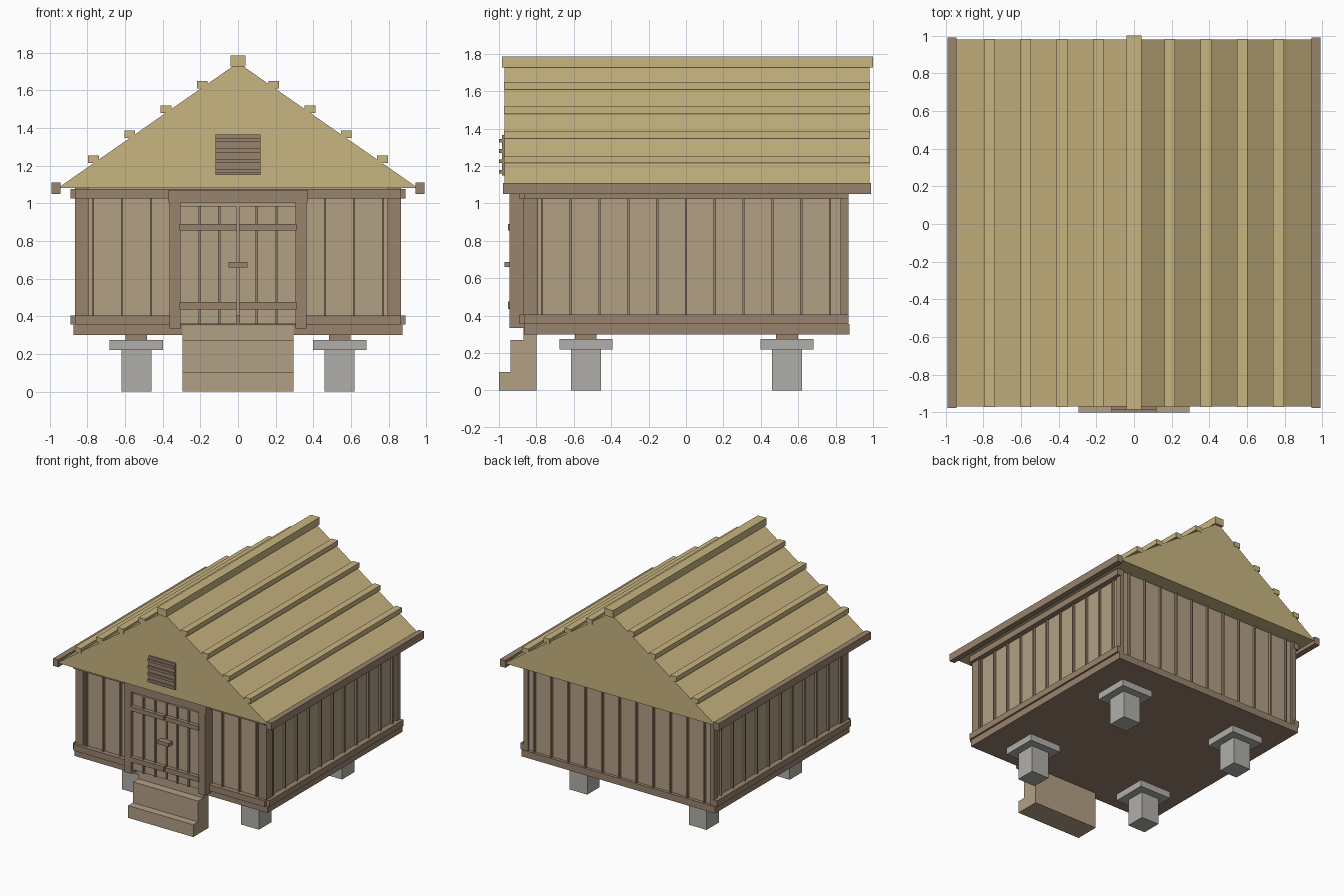
import bpy, bmesh

if "Cube" in bpy.data.objects:
    bpy.data.objects.remove(bpy.data.objects["Cube"])


def material(name, rgb):
    m = bpy.data.materials.new(name)
    m.diffuse_color = (*rgb, 1)
    m.use_nodes = True
    m.node_tree.nodes["Principled BSDF"].inputs["Base Color"].default_value = m.diffuse_color
    return m


PLANK = material("plank", (0.45, 0.35, 0.235))
FRAME = material("dark_wood", (0.32, 0.23, 0.155))
THATCH = material("roof_straw", (0.58, 0.46, 0.22))
STONE = material("stone", (0.44, 0.43, 0.40))


def finish(name, bm, mat):
    bmesh.ops.recalc_face_normals(bm, faces=bm.faces)
    me = bpy.data.meshes.new(name)
    bm.to_mesh(me)
    bm.free()
    me.materials.append(mat)
    ob = bpy.data.objects.new(name, me)
    bpy.context.collection.objects.link(ob)
    return ob


def box(name, x, y, z, mat):
    """Box from (min, max) pairs."""
    bm = bmesh.new()
    bmesh.ops.create_cube(bm, size=1)
    for v in bm.verts:
        v.co = [(r[0] + r[1]) / 2 + c * (r[1] - r[0]) for c, r in zip(v.co, (x, y, z))]
    return finish(name, bm, mat)


def pair(name, x, y, z, mat):
    """The same box on the right and on the left."""
    box(name + "_right", x, y, z, mat)
    box(name + "_left", (-x[1], -x[0]), y, z, mat)


def prism(name, points, depth, mat):
    """Extrude a closed outline of 3D points along the vector depth."""
    bm = bmesh.new()
    face = bm.faces.new([bm.verts.new(p) for p in points])
    ext = bmesh.ops.extrude_face_region(bm, geom=[face])
    bmesh.ops.translate(bm, vec=depth, verts=[g for g in ext["geom"] if isinstance(g, bmesh.types.BMVert)])
    return finish(name, bm, mat)


def around(c, w):
    return (c - w / 2, c + w / 2)


# Stone piers with caps and wooden pads
for y in (-0.535, 0.54):
    pair("pier", around(0.54, 0.16), around(y, 0.16), (0, 0.22), STONE)
    pair("pier_cap", around(0.54, 0.285), around(y, 0.285), (0.22, 0.275), STONE)
    pair("pier_pad", around(0.54, 0.115), around(y, 0.115), (0.275, 0.30), FRAME)

# Floor, walls, sill and top beams
box("floor", (-0.875, 0.875), (-0.865, 0.875), (0.30, 0.355), FRAME)
box("walls", (-0.845, 0.845), (-0.85, 0.85), (0.355, 1.08), PLANK)
for name, z in (("sill", (0.355, 0.405)), ("top_beam", (1.025, 1.075))):
    box(name + "_front", (-0.865, 0.865), (-0.89, -0.85), z, FRAME)
    pair(name + "_side", (0.845, 0.89), (-0.865, 0.87), z, FRAME)

# Corner posts
pair("front_post", (0.795, 0.865), (-0.868, -0.79), (0.355, 1.08), FRAME)
pair("back_post", (0.825, 0.862), (0.825, 0.868), (0.355, 1.08), FRAME)

# Wall battens
for i in range(-5, 6):
    c = i * 0.154
    pair("side_batten", (0.84, 0.863), around(c, 0.012), (0.355, 1.05), FRAME)
    box("back_batten", around(c, 0.012), (0.84, 0.868), (0.355, 1.08), FRAME)
    if i > 2:
        pair("front_batten", around(c, 0.012), (-0.868, -0.84), (0.355, 1.05), FRAME)

# Door frame and double door
pair("door_post", (0.305, 0.365), (-0.945, -0.85), (0.335, 1.01), FRAME)
box("door_lintel", (-0.37, 0.37), (-0.945, -0.85), (1.005, 1.07), FRAME)
pair("door_leaf", (0.008, 0.31), (-0.92, -0.85), (0.36, 0.985), PLANK)
for x in (0.1, 0.205):
    pair("door_batten", around(x, 0.012), (-0.935, -0.91), (0.36, 0.985), FRAME)
for z in ((0.435, 0.475), (0.855, 0.89)):
    pair("door_rail", (0.006, 0.31), (-0.953, -0.91), z, FRAME)
box("door_latch", (-0.05, 0.05), (-0.97, -0.91), (0.66, 0.688), FRAME)

# Entrance steps
steps = [(-1, 0), (-1, 0.10), (-0.937, 0.10), (-0.937, 0.27), (-0.87, 0.27),
         (-0.87, 0.35), (-0.80, 0.35), (-0.80, 0)]
prism("steps", [(-0.295, y, z) for y, z in steps], (0.59, 0, 0), PLANK)

# Gable roof with battens, ridge and eave beams
prism("roof", [(-0.958, -0.97, 1.08), (0, -0.97, 1.747), (0.958, -0.97, 1.08)], (0, 1.95, 0), THATCH)
for i in range(4):
    top = 1.65 - i * 0.1317
    pair("roof_batten", around(0.19 + i * 0.1925, 0.056), (-0.973, 0.983), (top - 0.04, top), THATCH)
box("ridge", (-0.04, 0.04), (-0.985, 1.0), (1.727, 1.785), THATCH)
pair("eave_beam", (0.943, 0.99), (-0.978, 0.99), (1.05, 1.11), FRAME)

# Gable vent
box("vent_back", (-0.12, 0.12), (-0.985, -0.96), (1.15, 1.365), FRAME)
for i in range(4):
    box("vent_slat", (-0.12, 0.12), (-1.0, -0.98), around(1.17 + i * 0.055, 0.02), FRAME)
